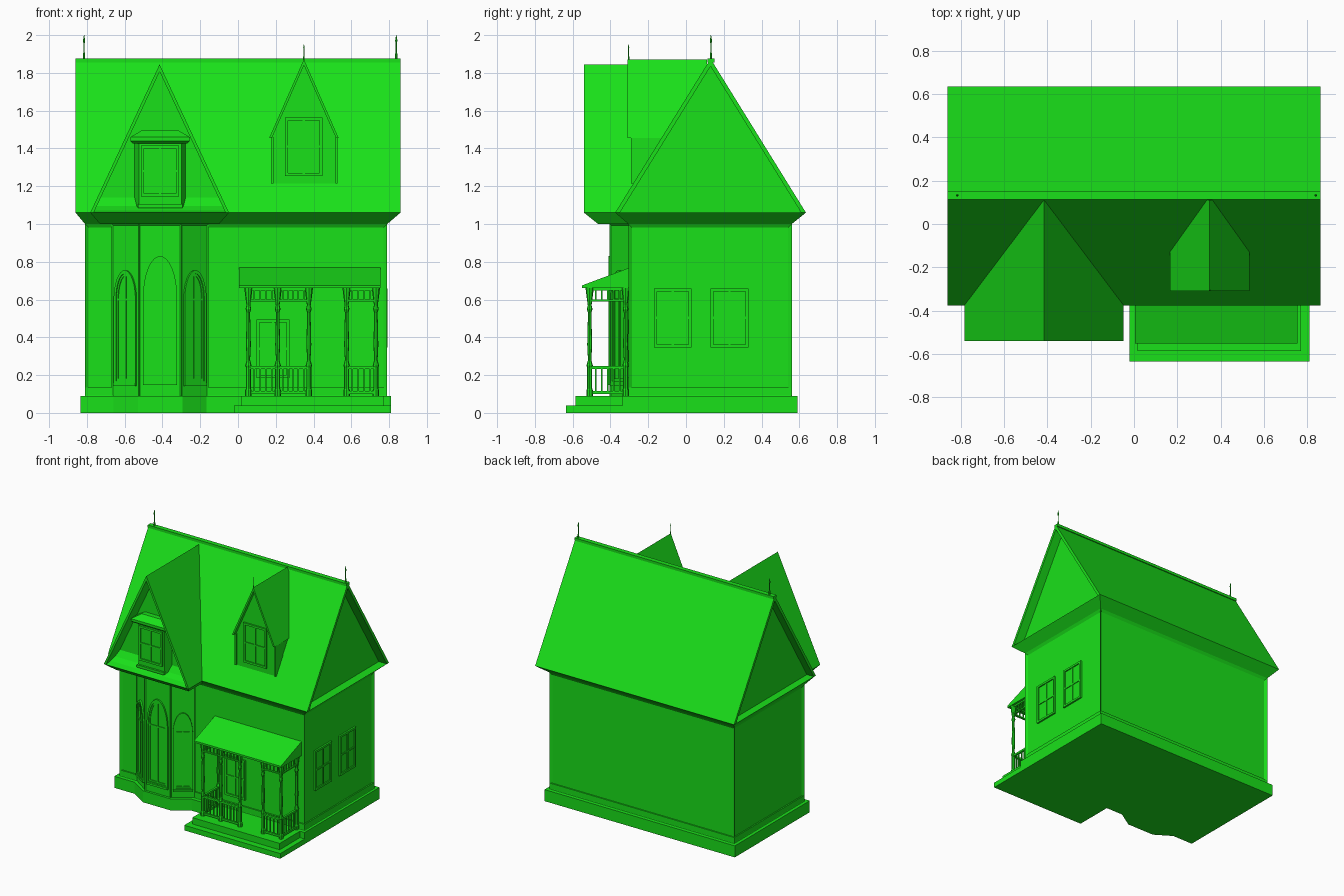
import bpy, bmesh
from math import sin, cos, pi, atan2
from mathutils import Matrix

if "Cube" in bpy.data.objects:
    bpy.data.objects.remove(bpy.data.objects["Cube"])

GREEN = bpy.data.materials.new("green")
GREEN.diffuse_color = (0.01, 0.75, 0.01, 1)
GREEN.use_nodes = True
GREEN.node_tree.nodes["Principled BSDF"].inputs["Base Color"].default_value = GREEN.diffuse_color


def finish(name, bm, loc=(0, 0, 0), rot=0):
    bmesh.ops.recalc_face_normals(bm, faces=bm.faces[:])
    me = bpy.data.meshes.new(name)
    bm.to_mesh(me)
    bm.free()
    me.materials.append(GREEN)
    ob = bpy.data.objects.new(name, me)
    ob.location, ob.rotation_euler = loc, (0, 0, rot)
    bpy.context.collection.objects.link(ob)
    return ob


def add_rings(bm, rings, caps=True):
    vs = [[bm.verts.new(p) for p in r] for r in rings]
    n = len(vs[0])
    for a, b in zip(vs, vs[1:]):
        for i in range(n):
            bm.faces.new((a[i], a[(i + 1) % n], b[(i + 1) % n], b[i]))
    if caps:
        bm.faces.new(vs[0])
        bm.faces.new(vs[-1])


def add_prism(bm, pts, axis, a, b):
    put = {'x': lambda p, d: (d, *p), 'y': lambda p, d: (p[0], d, p[1]), 'z': lambda p, d: (*p, d)}[axis]
    add_rings(bm, [[put(p, d) for p in pts] for d in (a, b)])


def prism(name, pts, axis, a, b, inset=None):
    bm = bmesh.new()
    add_prism(bm, pts, axis, a, b)
    if inset:
        bmesh.ops.recalc_face_normals(bm, faces=bm.faces[:])
        sides = [f for f in bm.faces if abs(f.normal.z) < 0.5]
        bmesh.ops.inset_individual(bm, faces=sides, thickness=inset[0], depth=-inset[1])
    return finish(name, bm)


def rect(x0, x1, y0, y1):
    return [(x0, y0), (x1, y0), (x1, y1), (x0, y1)]


def add_box(bm, x0, x1, y0, y1, z0, z1):
    add_prism(bm, rect(x0, x1, y0, y1), 'z', z0, z1)


def boxes(name, items, loc=(0, 0, 0), rot=0):
    bm = bmesh.new()
    for it in items:
        add_box(bm, *it)
    return finish(name, bm, loc, rot)


def loft(name, levels):
    bm = bmesh.new()
    add_rings(bm, [[(*p, lv[4]) for p in rect(*lv[:4])] for lv in levels])
    return finish(name, bm)


def lathe(name, prof, loc, n=8):
    bm = bmesh.new()
    add_rings(bm, [[(r * cos(2 * pi * i / n), r * sin(2 * pi * i / n), z) for i in range(n)] for r, z in prof])
    ob = finish(name, bm, loc)
    return ob


def v_roof(name, axis, c, half, z0, z1, t, a, b):
    s = (z1 - z0) / half
    pts = [(c - half, z0), (c, z1), (c + half, z0), (c + half - t, z0), (c, z1 - t * s), (c - half + t, z0)]
    return prism(name, pts, axis, a, b)


def window(name, w, h, loc, rot=0):
    # frame, pane and glazing bars; faces -y, origin at bottom centre of the wall plane
    f, x = 0.016, w / 2
    boxes(name, [(-x, -x + f, -0.012, 0.01, 0, h), (x - f, x, -0.012, 0.01, 0, h),
                 (-x, x, -0.012, 0.01, 0, f), (-x, x, -0.012, 0.01, h - f, h),
                 (-x, x, -0.003, 0.01, 0, h),
                 (-0.006, 0.006, -0.009, 0.01, 0, h), (-x, x, -0.009, 0.01, h * .5 - .006, h * .5 + .006)], loc, rot)


def arch(w, z0, zs, z1, n=16):
    return [(-w, z0)] + [(-w * cos(pi * i / n), zs + (z1 - zs) * sin(pi * i / n)) for i in range(n + 1)] + [(w, z0)]


def arch_frame(bm, w, t, z0, zs, z1, y0, y1):
    o, i = arch(w, z0, zs, z1), arch(w - t, z0 + t, zs, z1 - t * 1.3)
    add_rings(bm, [[(p[0], y, p[1]) for p in r] for r, y in ((o, y1), (o, y0), (i, y0), (i, y1))], caps=False)


def arched_window(name, w, z0, zs, z1, loc, rot):
    bm = bmesh.new()
    arch_frame(bm, w, 0.014, z0, zs, z1, -0.012, 0.01)
    arch_frame(bm, w - .012, 0.012, z0 + .014, zs, z1 - .016, -0.006, 0.01)
    add_prism(bm, arch(w - .01, z0, zs, z1 - .013), 'y', -0.001, 0.01)
    add_box(bm, -0.005, 0.005, -0.006, 0.01, z0, z1 - 0.02)
    add_box(bm, -w + .01, w - .01, -0.006, 0.01, zs - .006, zs + .006)
    add_box(bm, -w, w, -0.016, 0.01, z0 - .012, z0 + .004)
    return finish(name, bm, loc, rot)


# plinth and panelled walls
boxes("plinth", [(-0.835, 0.81, -0.335, 0.59, 0, 0.09)])
prism("walls", rect(-0.81, 0.79, -0.305, 0.56), 'z', 0.09, 1.0, inset=(0.028, 0.012))
boxes("wall_bottom_rail", [(-0.808, 0.788, -0.303, 0.558, 0.09, 0.135)])

# bay with arched windows
bay = [(-0.67, -0.28), (-0.67, -0.305), (-0.525, -0.405), (-0.30, -0.405), (-0.155, -0.305), (-0.155, -0.28)]
prism("bay", bay, 'z', 0.0, 1.0, inset=(0.01, 0.006))
prism("bay_plinth", [(-0.69, -0.28), (-0.69, -0.315), (-0.53, -0.417), (-0.295, -0.417), (-0.135, -0.315),
                     (-0.135, -0.28)], 'z', 0, 0.09)
tilt = atan2(0.1, 0.145)
arched_window("bay_window_front", 0.09, 0.16, 0.615, 0.83, (-0.4125, -0.399, 0), 0)
arched_window("bay_window_left", 0.07, 0.155, 0.6, 0.755, (-0.594, -0.35, 0), -tilt)
arched_window("bay_window_right", 0.07, 0.155, 0.6, 0.755, (-0.231, -0.35, 0), tilt)

# main roof with flared eaves and recessed gable ends
loft("eaves", [(-0.81, 0.79, -0.305, 0.56, 1.0), (-0.86, 0.86, -0.375, 0.635, 1.06)])
v_roof("main_roof", 'x', 0.13, 0.505, 1.06, 1.875, 0.025, -0.86, 0.86)
prism("gable_ends", [(-0.36, 1.06), (0.62, 1.06), (0.13, 1.85)], 'x', -0.80, 0.79)
boxes("ridge_cap", [(-0.86, 0.86, 0.113, 0.15, 1.855, 1.876)])

# front gable with skirt
GX, GH = -0.415, 0.367
loft("front_gable_eaves", [(-0.73, -0.10, -0.465, -0.29, 1.0), (GX - GH, GX + GH, -0.54, -0.29, 1.06)])
v_roof("front_gable_roof", 'y', GX, GH, 1.06, 1.845, 0.018, -0.54, 0.108)
prism("front_gable_wall", [(GX - GH + .008, 1.06), (GX + GH - .008, 1.06), (GX, 1.83)], 'y', -0.42, -0.1)
skirt = []
for y, z in ((-0.535, 1.06), (-0.49, 1.072), (-0.45, 1.095), (-0.42, 1.14)):
    w = GH * (1.845 - z) / 0.785 - 0.008
    skirt.append((GX - w, GX + w, y, -0.4, z))
loft("front_gable_skirt", skirt)

# oriel window on front gable
prism("oriel", [(-0.555, -0.40), (-0.525, -0.48), (-0.30, -0.48), (-0.27, -0.40)], 'z', 1.09, 1.44)
loft("oriel_roof", [(-0.555, -0.27, -0.49, -0.4, 1.425), (-0.57, -0.255, -0.51, -0.4, 1.44),
                    (-0.57, -0.255, -0.51, -0.4, 1.46), (-0.51, -0.315, -0.46, -0.4, 1.495)])
boxes("oriel_sill", [(-0.53, -0.295, -0.495, -0.4, 1.085, 1.105)])
window("oriel_window", 0.2, 0.27, (-0.4125, -0.483, 1.145))

# right dormer
v_roof("dormer_roof", 'y', 0.349, 0.184, 1.455, 1.872, 0.014, -0.31, 0.11)
prism("dormer_wall", [(0.178, 1.15), (0.525, 1.15), (0.525, 1.455), (0.349, 1.855), (0.178, 1.455)], 'y', -0.28, 0.0)
boxes("dormer_corner_boards", [(x, x + 0.012, -0.292, -0.2, 1.215, 1.46) for x in (0.175, 0.516)])
window("dormer_window", 0.2, 0.31, (0.348, -0.28, 1.255))

# finials
spike = [(0.006, 0), (0.006, 0.03), (0.003, 0.04), (0.003, 0.085), (0.006, 0.1), (0.001, 0.13)]
for i, x in enumerate((-0.815, 0.838)):
    lathe(f"ridge_finial_{i}", spike, (x, 0.132, 1.87))
lathe("dormer_finial", [(r * .6, z * .65) for r, z in spike], (0.349, -0.304, 1.868))

# side and porch windows
for i, y in enumerate((-0.07, 0.23)):
    window(f"side_window_{i}", 0.2, 0.312, (0.779, y, 0.347), pi / 2)
window("porch_window", 0.175, 0.31, (0.185, -0.294, 0.185))

# porch floor, step and roof
boxes("porch_floor", [(-0.02, 0.81, -0.635, -0.3, 0, 0.04), (0.015, 0.77, -0.585, -0.3, 0.04, 0.09)])
prism("porch_roof", [(-0.55, 0.66), (-0.55, 0.675), (-0.29, 0.772), (-0.29, 0.66)], 'x', 0.005, 0.755)

# porch posts, along the front and against the wall
post = [(0.017, 0.09), (0.017, 0.12), (0.013, 0.13), (0.013, 0.24), (0.017, 0.25), (0.009, 0.28), (0.013, 0.36),
        (0.009, 0.53), (0.015, 0.55), (0.01, 0.57), (0.013, 0.59), (0.022, 0.66)]
FY = -0.51
posts = [(x, FY) for x in (0.055, 0.21, 0.375, 0.575, 0.73)] + [(0.055, -0.32), (0.73, -0.32)]
for i, (x, y) in enumerate(posts):
    lathe(f"porch_post_{i}", post, (x, y, 0))


def railing(name, p, q):
    # lower balustrade and upper slatted frieze between two posts
    L = ((q[0] - p[0]) ** 2 + (q[1] - p[1]) ** 2) ** 0.5
    items = [(0, L, -.008, .008, a, b) for a, b in ((.10, .115), (.232, .247), (.59, .6), (.648, .662))]
    n = round(L / 0.03)
    for k in range(1, n):
        x = L * k / n
        items += [(x - .004, x + .004, -.004, .004, .105, .24), (x - .004, x + .004, -.004, .004, .595, .655)]
    boxes(name, items, (*p, 0), atan2(q[1] - p[1], q[0] - p[0]))


for i, (a, b) in enumerate(((0, 1), (1, 2), (3, 4), (0, 5), (4, 6))):
    railing(f"porch_railing_{i}", posts[a], posts[b])
